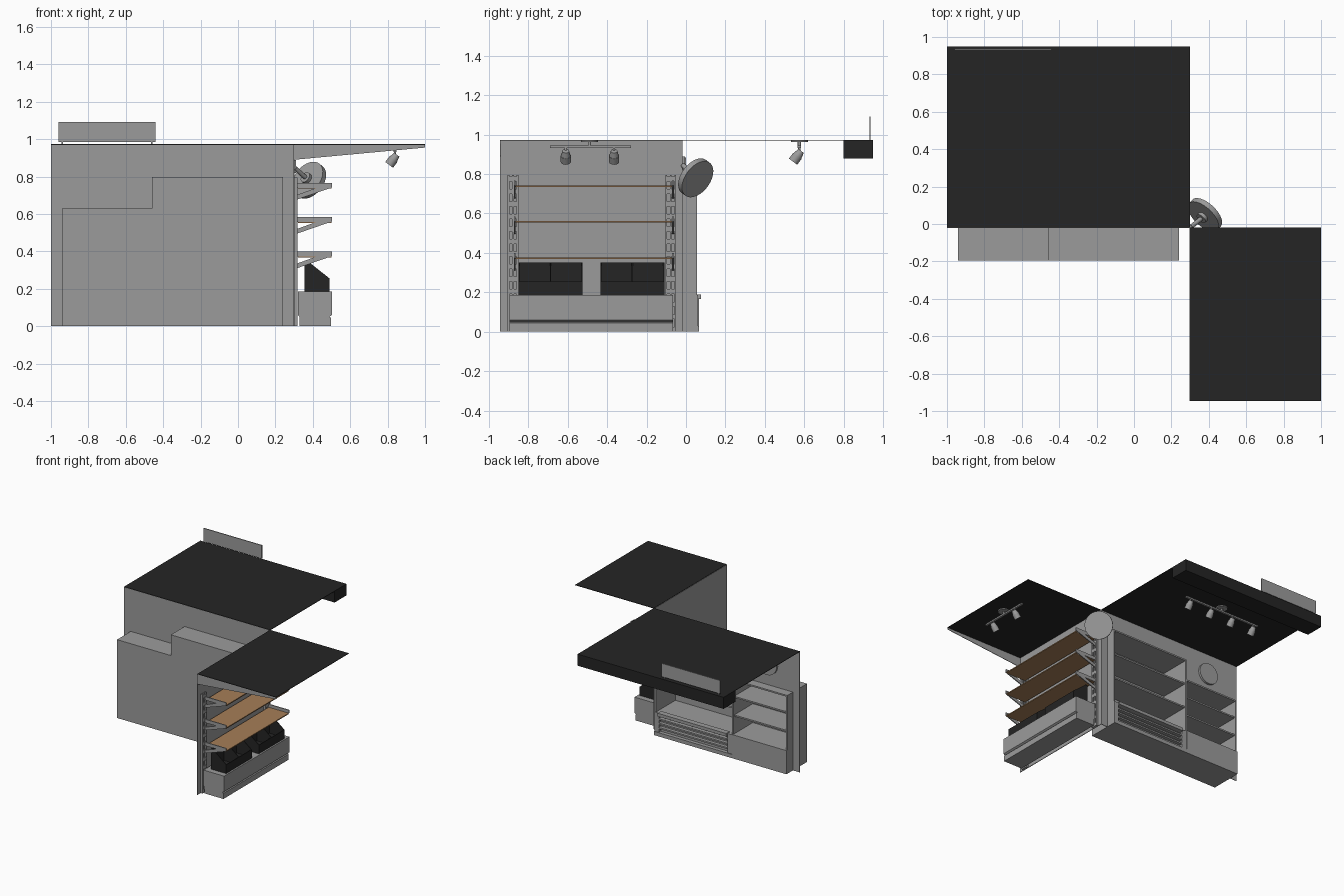
import bpy, bmesh, math
from mathutils import Vector


def material(name, col):
    m = bpy.data.materials.new(name)
    m.diffuse_color = (*col, 1)
    return m


GREY = material("grey_metal", (0.33, 0.33, 0.33))
BLACK = material("black_panel", (0.018, 0.018, 0.018))
WOOD = material("shelf_wood", (0.38, 0.21, 0.095))


def finish(name, bm, mat, smooth=False):
    bmesh.ops.recalc_face_normals(bm, faces=bm.faces)
    me = bpy.data.meshes.new(name)
    bm.to_mesh(me)
    bm.free()
    me.materials.append(mat)
    ob = bpy.data.objects.new(name, me)
    bpy.context.collection.objects.link(ob)
    if smooth:
        bpy.context.view_layer.objects.active = ob
        ob.select_set(True)
        bpy.ops.object.shade_smooth_by_angle(angle=math.radians(35))
        ob.select_set(False)
    return ob


def boxes(name, items, mat):
    """One object made of boxes given as (x0, x1, y0, y1, z0, z1)."""
    bm = bmesh.new()
    for x0, x1, y0, y1, z0, z1 in items:
        vs = bmesh.ops.create_cube(bm, size=1)["verts"]
        for v in vs:
            v.co = Vector(((x0 + x1) / 2 + v.co.x * (x1 - x0),
                           (y0 + y1) / 2 + v.co.y * (y1 - y0),
                           (z0 + z1) / 2 + v.co.z * (z1 - z0)))
    return finish(name, bm, mat)


def prism(name, pts, y0, y1, mat):
    """Extrude an x-z outline along y."""
    bm = bmesh.new()
    f = bm.faces.new([bm.verts.new((x, y0, z)) for x, z in pts])
    r = bmesh.ops.extrude_face_region(bm, geom=[f])
    for g in r["geom"]:
        if isinstance(g, bmesh.types.BMVert):
            g.co.y = y1
    return finish(name, bm, mat)


def rod(name, a, b, r, mat=GREY, r2=None, seg=24):
    """Cylinder or cone from point a to point b."""
    a, b = Vector(a), Vector(b)
    d = b - a
    bm = bmesh.new()
    bmesh.ops.create_cone(bm, cap_ends=True, segments=seg, radius1=r,
                          radius2=r if r2 is None else r2, depth=d.length)
    rot = d.to_track_quat('Z', 'Y')
    for v in bm.verts:
        v.co = rot @ v.co + (a + b) / 2
    return finish(name, bm, mat, True)


# Main wall with a stepped opening, and the side wall
prism("main_wall", [(-1, 0), (-1, 0.97), (0.3, 0.97), (0.3, 0), (0.24, 0), (0.24, 0.795),
                    (-0.455, 0.795), (-0.455, 0.63), (-0.94, 0.63), (-0.94, 0)],
      -0.021, -0.017, GREY)
boxes("side_wall", [(0.297, 0.302, -0.945, -0.018, 0, 0.97)], GREY)

# Roofs, fascia and canopy side panel
boxes("main_roof", [(-1, 0.3, -0.02, 0.95, 0.969, 0.973)], BLACK)
boxes("roof_fascia", [(-1, 0.3, 0.80, 0.95, 0.88, 0.971)], BLACK)
boxes("canopy_roof", [(0.3, 1, -0.945, -0.02, 0.969, 0.973)], BLACK)
prism("canopy_side", [(0.3, 0.969), (1, 0.969), (1, 0.955), (0.3, 0.89)], -0.945, -0.941, GREY)

# Sign plate on two short legs
boxes("roof_sign", [(-0.96, -0.44, 0.93, 0.937, 0.985, 1.092)] +
      [(x - 0.004, x + 0.004, 0.93, 0.937, 0.97, 0.99) for x in (-0.94, -0.46)], GREY)

# Built-in shelf unit: shell, shelves, cupboard and slatted base
B, F, T = -0.195, 0.055, 0.012
boxes("unit_shell", [
    (-0.94, -0.455, B, B + 0.004, 0, 0.63), (-0.455, 0.24, B, B + 0.004, 0, 0.797),
    (-0.94, -0.94 + T, B, F, 0, 0.63), (-0.455 - T / 2, -0.455 + T / 2, B, F, 0, 0.797),
    (0.24 - T, 0.24, B, F, 0, 0.797),
    (-0.94, -0.455, B, F, 0.63 - T, 0.63), (-0.455, 0.24, B, F, 0.797 - T, 0.797)], GREY)
boxes("unit_shelves", [(-0.93, -0.46, B, 0.045, z, z + T) for z in (0.33, 0.48)] +
      [(-0.45, 0.23, B, 0.045, z, z + T) for z in (0.39, 0.59)], GREY)
boxes("unit_cupboard", [(-0.94, -0.456, B, 0.065, 0, 0.19)], GREY)
boxes("unit_slatted_base", [(-0.455, 0.24, B, 0.035, 0, 0.185),
                            (-0.455, 0.24, 0.03, 0.065, 0, 0.03),
                            (-0.455, -0.41, 0.03, 0.06, 0, 0.185),
                            (0.2, 0.24, 0.03, 0.06, 0, 0.185),
                            (-0.41, 0.2, 0.03, 0.075, 0.165, 0.19)] +
      [(-0.41, 0.2, 0.03, 0.062, z, z + 0.012) for z in (0.06, 0.095, 0.13)], GREY)

# Wall clock
rod("wall_clock", (-0.72, -0.02, 0.80), (-0.72, 0.0, 0.80), 0.085, seg=32)

# Slotted uprights on the side wall
parts = []
for y in (-0.905, -0.105):
    parts += [(0.30, 0.319, y + a, y + b, 0, 0.795)
              for a, b in ((0, 0.009), (0.023, 0.032), (0.046, 0.055))]
    parts += [(0.30, 0.319, y, y + 0.055, i * 0.0635, i * 0.0635 + 0.025) for i in range(13)]
boxes("slotted_uprights", parts, GREY)

# Wooden shelves on tapered brackets
for i, z in enumerate((0.37, 0.555, 0.737)):
    boxes(f"wood_shelf_{i}", [(0.322, 0.5, -0.865, -0.07, z - 0.002, z + 0.006)], WOOD)
    for side, y in (("front", -0.873), ("back", -0.07)):
        prism(f"bracket_{side}_{i}",
              [(0.315, z + 0.03), (0.503, z + 0.03), (0.503, z + 0.005), (0.315, z - 0.06),
               (0.315, z - 0.035), (0.42, z + 0.003), (0.315, z + 0.003)], y, y + 0.008, GREY)

# Floor bin with recessed plinth
prism("floor_bin", [(0.33, 0), (0.497, 0), (0.497, 0.045), (0.487, 0.05), (0.503, 0.06),
                    (0.503, 0.185), (0.32, 0.185), (0.32, 0.06), (0.33, 0.05)],
      -0.895, -0.065, GREY)

# Open black crates with sloping sides
for i, (y0, y1) in enumerate(((-0.85, -0.525), (-0.435, -0.11))):
    boxes(f"crate_{i}", [(0.355, 0.36, y0, y1, 0.185, 0.35), (0.485, 0.49, y0, y1, 0.185, 0.255),
                         (0.355, 0.49, y0, y1, 0.185, 0.195)], BLACK)
    for j, y in enumerate((y0, (y0 + y1) / 2 - 0.003, y1 - 0.006)):
        prism(f"crate_{i}_divider_{j}", [(0.355, 0.185), (0.49, 0.185), (0.49, 0.255),
                                         (0.37, 0.35), (0.355, 0.35)], y, y + 0.006, BLACK)


# Ceiling spotlights on tracks
def spotlight(name, p, aim):
    p, aim = Vector(p), Vector(aim).normalized()
    rod(name + "_stem", p, p - Vector((0, 0, 0.035)), 0.006, seg=12)
    c = p - Vector((0, 0, 0.03)) - aim * 0.015
    rod(name + "_neck", c, c + aim * 0.03, 0.017, r2=0.024, seg=20)
    rod(name + "_head", c + aim * 0.03, c + aim * 0.068, 0.026, seg=20)


boxes("main_track", [(-0.70, -0.02, 0.567, 0.583, 0.932, 0.944)], GREY)
rod("main_track_plate", (-0.36, 0.575, 0.97), (-0.36, 0.575, 0.962), 0.043)
rod("main_track_stem", (-0.36, 0.575, 0.965), (-0.36, 0.575, 0.94), 0.008, seg=12)
for i in range(4):
    spotlight(f"main_spot_{i}", (-0.06 - 0.2 * i, 0.575, 0.935), (0, -0.6, -0.8))
boxes("canopy_track", [(0.832, 0.848, -0.69, -0.28, 0.932, 0.944)], GREY)
rod("canopy_track_plate", (0.84, -0.49, 0.97), (0.84, -0.49, 0.962), 0.043)
rod("canopy_track_stem", (0.84, -0.49, 0.965), (0.84, -0.49, 0.94), 0.008, seg=12)
for i, y in enumerate((-0.61, -0.365)):
    spotlight(f"canopy_spot_{i}", (0.84, y, 0.935), (-0.6, 0, -0.8))

# Round corner mirror on an arm
n = Vector((0.6, 0.64, -0.47)).normalized()
c = Vector((0.38, 0.05, 0.78))
rod("mirror_disc", c - n * 0.016, c + n * 0.014, 0.104, seg=40)
rod("mirror_hub", c - n * 0.035, c - n * 0.012, 0.03)
rod("mirror_arm", (0.305, -0.015, 0.845), c - n * 0.03, 0.012, seg=12)
boxes("mirror_mount", [(0.29, 0.31, -0.02, -0.005, 0.82, 0.89)], GREY)
